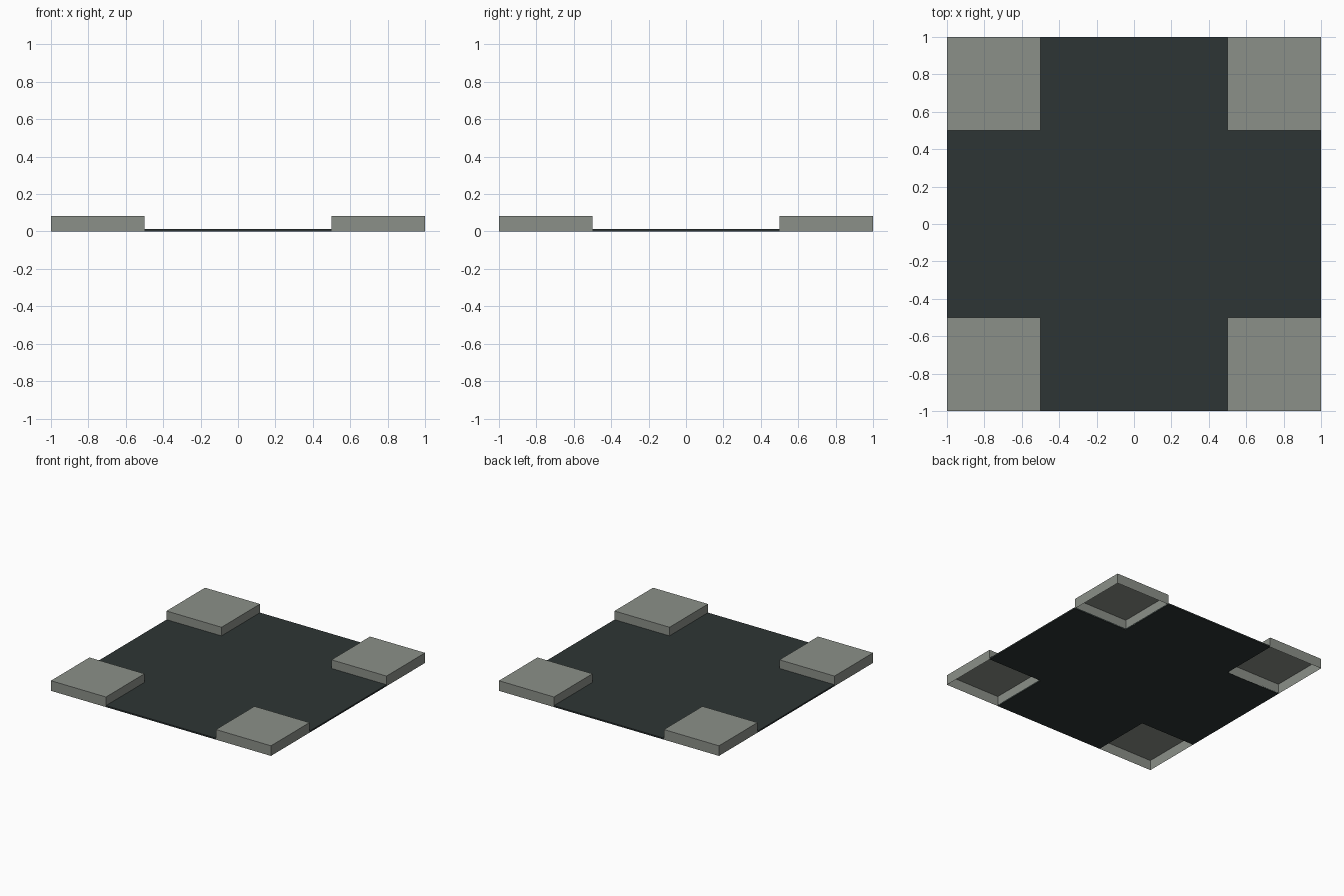
import bpy, bmesh

if "Cube" in bpy.data.objects:
    bpy.data.objects.remove(bpy.data.objects["Cube"])

ROAD_H = 0.012   # road surface height
CURB_H = 0.083   # pavement height


def material(name, rgb):
    m = bpy.data.materials.new(name)
    m.diffuse_color = (*rgb, 1.0)
    m.use_nodes = True
    m.node_tree.nodes["Principled BSDF"].inputs["Base Color"].default_value = m.diffuse_color
    return m


def extruded(name, outline, height, mat, open_bottom=False):
    """Extrude a flat outline up from z = 0."""
    bm = bmesh.new()
    base = bm.faces.new([bm.verts.new((x, y, 0)) for x, y in outline])
    top = bmesh.ops.extrude_face_region(bm, geom=[base], use_keep_orig=True)["geom"]
    bmesh.ops.translate(bm, vec=(0, 0, height),
                        verts=[g for g in top if isinstance(g, bmesh.types.BMVert)])
    bmesh.ops.recalc_face_normals(bm, faces=bm.faces)
    if open_bottom:
        low = [f for f in bm.faces if all(v.co.z < 1e-5 for v in f.verts)]
        bmesh.ops.delete(bm, geom=low, context='FACES_ONLY')
    mesh = bpy.data.meshes.new(name)
    bm.to_mesh(mesh)
    bm.free()
    mesh.materials.append(mat)
    obj = bpy.data.objects.new(name, mesh)
    bpy.context.collection.objects.link(obj)
    return obj


asphalt = material("dark asphalt", (0.027, 0.036, 0.035))
concrete = material("grey concrete", (0.26, 0.28, 0.25))

# Cross-shaped road slab: one arm's three corners, turned four times
cross = []
arm = [(1, -0.5), (1, 0.5), (0.5, 0.5)]
for _ in range(4):
    cross += arm
    arm = [(-y, x) for x, y in arm]
extruded("road", cross, ROAD_H, asphalt)

# Raised pavement corners, hollow underneath
for sx, side in ((-1, "left"), (1, "right")):
    for sy, end in ((-1, "front"), (1, "back")):
        square = [(sx * a, sy * b) for a, b in ((0.5, 0.5), (1, 0.5), (1, 1), (0.5, 1))]
        extruded(f"pavement_{end}_{side}", square, CURB_H, concrete, open_bottom=True)
